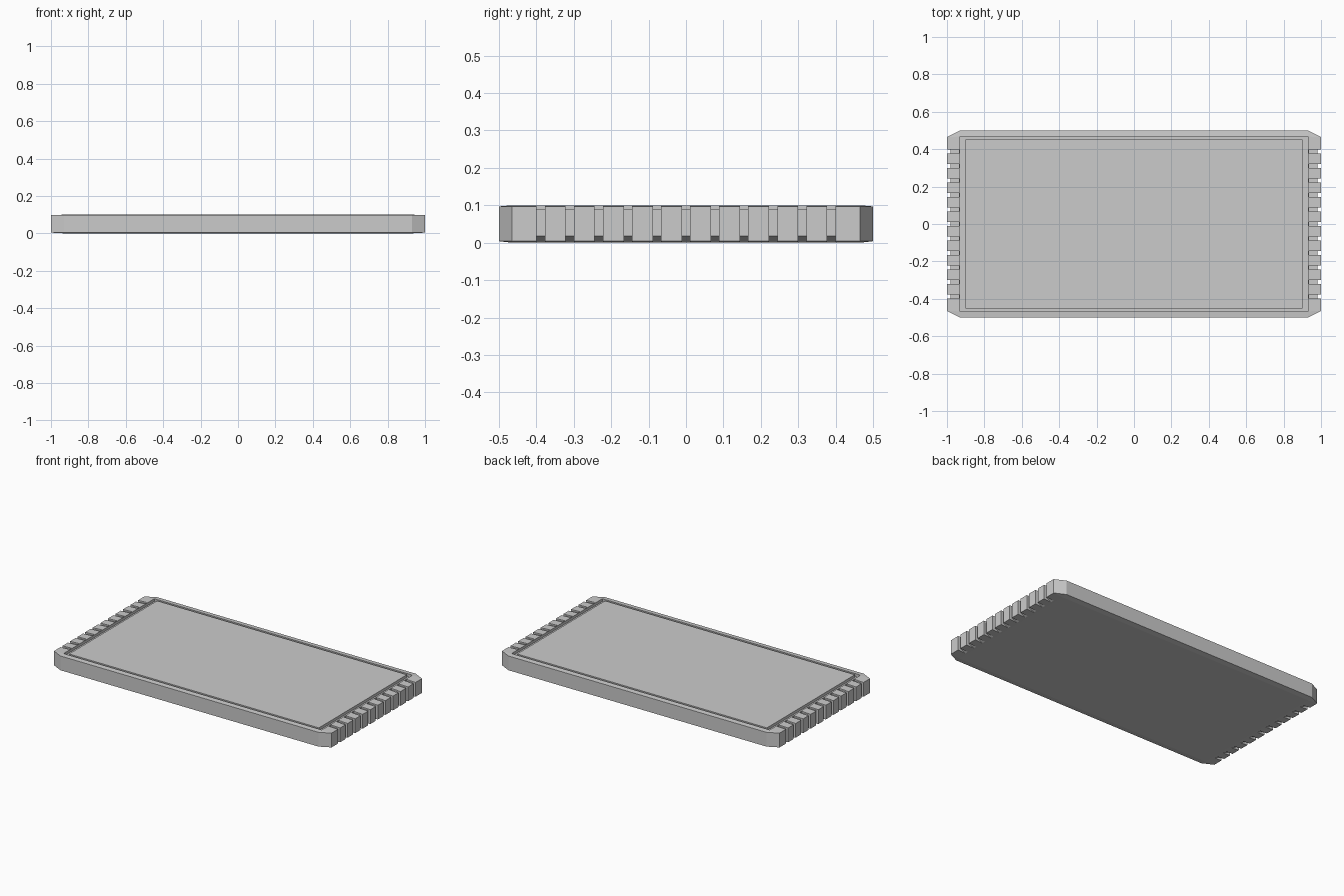
import bpy, bmesh

if "Cube" in bpy.data.objects:
    bpy.data.objects.remove(bpy.data.objects["Cube"])


def finish(bm, name):
    bmesh.ops.remove_doubles(bm, verts=bm.verts[:], dist=1e-5)
    bmesh.ops.recalc_face_normals(bm, faces=bm.faces[:])
    mesh = bpy.data.meshes.new(name)
    bm.to_mesh(mesh)
    bm.free()
    obj = bpy.data.objects.new(name, mesh)
    bpy.context.collection.objects.link(obj)
    return obj


def ring(bm, x, y, z, cut=0.0):
    """Rectangle loop with corners cut off (cut=0 gives a plain rectangle)."""
    a, b = x - cut, y - cut / 2
    pts = [(a, -y), (x, -b), (x, b), (a, y), (-a, y), (-x, b), (-x, -b), (-a, -y)]
    return [bm.verts.new((px, py, z)) for px, py in pts]


# slab: underside, side wall, sloped rim, groove and central panel
bm = bmesh.new()
levels = [
    (0.93, 0.465, 0.0, 0),
    (1.0, 0.5, 0.004, 0.07),
    (1.0, 0.5, 0.097, 0.07),
    (0.93, 0.467, 0.1, 0),
    (0.93, 0.467, 0.082, 0),
    (0.90, 0.453, 0.082, 0),
    (0.90, 0.453, 0.1, 0),
]
rings = [ring(bm, *lv) for lv in levels]
for lo, hi in zip(rings, rings[1:]):
    for i in range(8):
        j = (i + 1) % 8
        bm.faces.new((lo[i], lo[j], hi[j], hi[i]))
bm.faces.new(rings[0])
bm.faces.new(rings[-1])
slab = finish(bm, "slab")

# end notches: a C-shaped profile wrapping over each short edge
bm = bmesh.new()
profile = [(0.935, 0.12), (0.935, 0.089), (0.982, 0.089), (0.982, 0.018),
           (0.935, -0.004), (0.935, -0.02), (1.05, -0.02), (1.05, 0.12)]
for side in (-1, 1):
    for k in range(-5, 6):
        y = k * 0.0777
        near = [bm.verts.new((side * x, y - 0.011, z)) for x, z in profile]
        far = [bm.verts.new((side * x, y + 0.011, z)) for x, z in profile]
        bm.faces.new(near)
        bm.faces.new(far)
        for i in range(8):
            j = (i + 1) % 8
            bm.faces.new((near[i], near[j], far[j], far[i]))
cutter = finish(bm, "notch_cutter")
cutter.hide_render = True
cutter.hide_viewport = True
cutter.display_type = 'WIRE'

mod = slab.modifiers.new("notches", 'BOOLEAN')
mod.operation = 'DIFFERENCE'
mod.solver = 'EXACT'
mod.object = cutter
